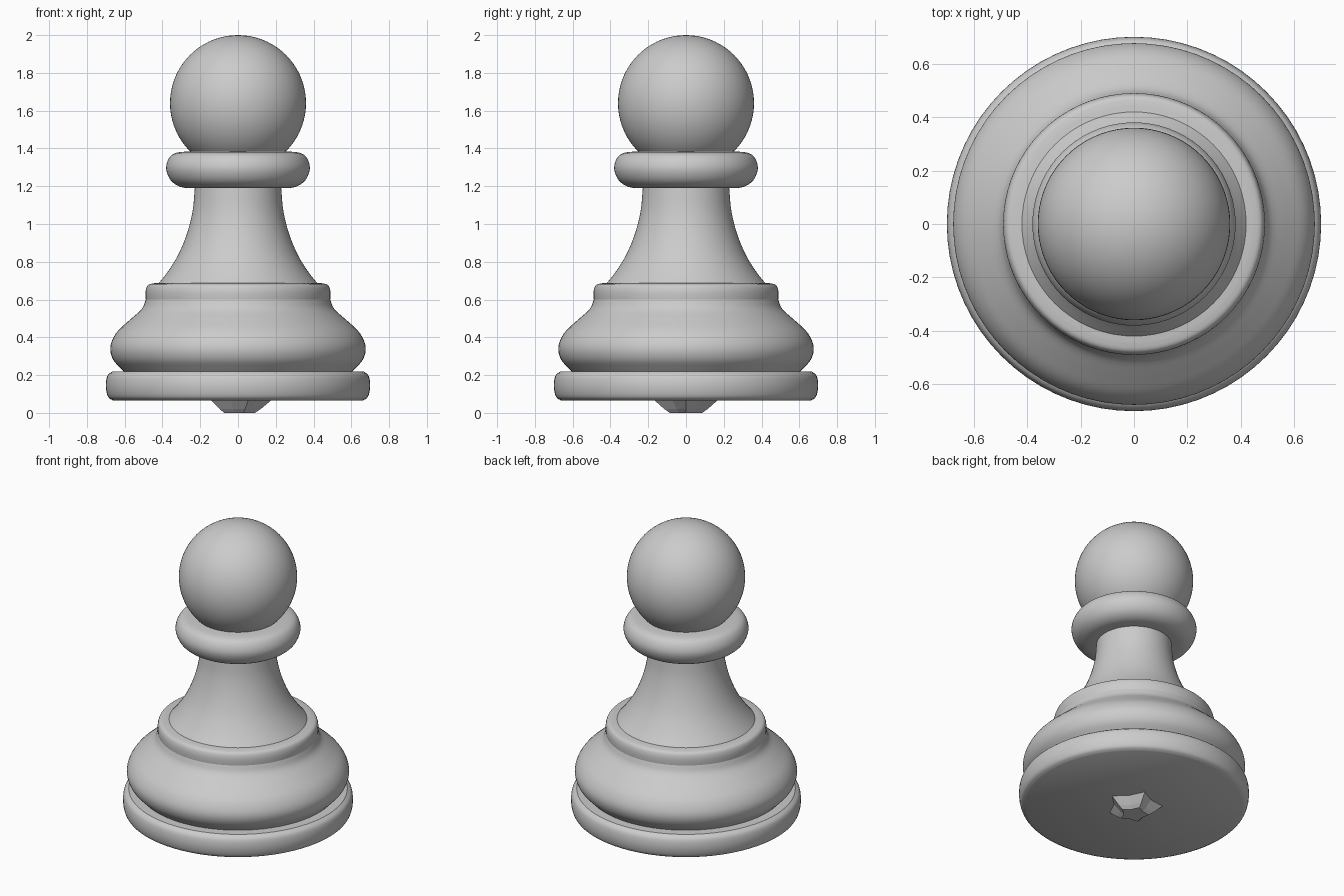
import bpy, bmesh, math
from mathutils import Vector

cube = bpy.data.objects.get("Cube")
if cube:
    bpy.data.objects.remove(cube, do_unlink=True)

grey = bpy.data.materials.new("light grey")
grey.use_nodes = True
colour = (0.6, 0.6, 0.6, 1)
grey.diffuse_color = colour
grey.node_tree.nodes["Principled BSDF"].inputs["Base Color"].default_value = colour


def smooth_curve(points, steps=4):
    """Run a flowing curve through the profile points."""
    p = [Vector(q) for q in points]
    p = [p[0] * 2 - p[1]] + p + [p[-1] * 2 - p[-2]]
    out = []
    for a, b, c, d in zip(p, p[1:], p[2:], p[3:]):
        for i in range(steps):
            t = i / steps
            out.append(0.5 * (2 * b + (c - a) * t + (2 * a - 5 * b + 4 * c - d) * t ** 2
                              + (3 * b - a - 3 * c + d) * t ** 3))
    return out + [p[-2]]


def lathe(name, profile, sides=72, angle=35):
    """Turn a (radius, height) profile around z and cap both ends."""
    bm = bmesh.new()
    rings = [[bm.verts.new((r * math.cos(k * math.tau / sides),
                            r * math.sin(k * math.tau / sides), z))
              for k in range(sides)] for r, z in profile]
    for low, high in zip(rings, rings[1:]):
        for k in range(sides):
            n = (k + 1) % sides
            bm.faces.new((low[k], low[n], high[n], high[k]))
    bm.faces.new(rings[0][::-1])
    bm.faces.new(rings[-1])
    mesh = bpy.data.meshes.new(name)
    bm.to_mesh(mesh)
    bm.free()
    mesh.materials.append(grey)
    obj = bpy.data.objects.new(name, mesh)
    bpy.context.collection.objects.link(obj)
    finish(obj, angle)
    return obj


def finish(obj, angle):
    bpy.ops.object.select_all(action="DESELECT")
    obj.select_set(True)
    bpy.context.view_layer.objects.active = obj
    bpy.ops.object.shade_smooth_by_angle(angle=math.radians(angle))


# Turned parts, from the foot upwards
lathe("base_disc", smooth_curve([(0.66, 0.065), (0.688, 0.085), (0.7, 0.14),
                                 (0.692, 0.195), (0.665, 0.22)]))
lathe("lower_bulge", smooth_curve([(0.6, 0.215), (0.625, 0.24), (0.66, 0.28), (0.676, 0.33),
                                   (0.668, 0.38), (0.635, 0.435), (0.57, 0.495),
                                   (0.51, 0.55), (0.488, 0.6)]))
lathe("collar", smooth_curve([(0.484, 0.57), (0.489, 0.61), (0.488, 0.65),
                              (0.475, 0.678), (0.44, 0.687)]))
lathe("neck", smooth_curve([(0.425, 0.68), (0.37, 0.75), (0.315, 0.84), (0.27, 0.95),
                            (0.24, 1.07), (0.228, 1.2)]))
lathe("neck_ring", smooth_curve([(0.22, 1.19), (0.3, 1.195), (0.355, 1.23), (0.38, 1.29),
                                 (0.367, 1.345), (0.33, 1.376), (0.24, 1.386)]))

# Ball head
bpy.ops.mesh.primitive_uv_sphere_add(segments=72, ring_count=36, radius=0.36,
                                     location=(0, 0, 1.64))
head = bpy.context.object
head.name = "head"
head.data.materials.append(grey)
finish(head, 35)

# Rough faceted stub under the foot
stub = lathe("foot_stub", [(0.09, 0), (0.12, 0.02), (0.18, 0.07)], sides=10, angle=1)
for i, v in enumerate(stub.data.vertices):
    if i % 2:
        v.co.x *= 0.7
        v.co.y *= 0.7
